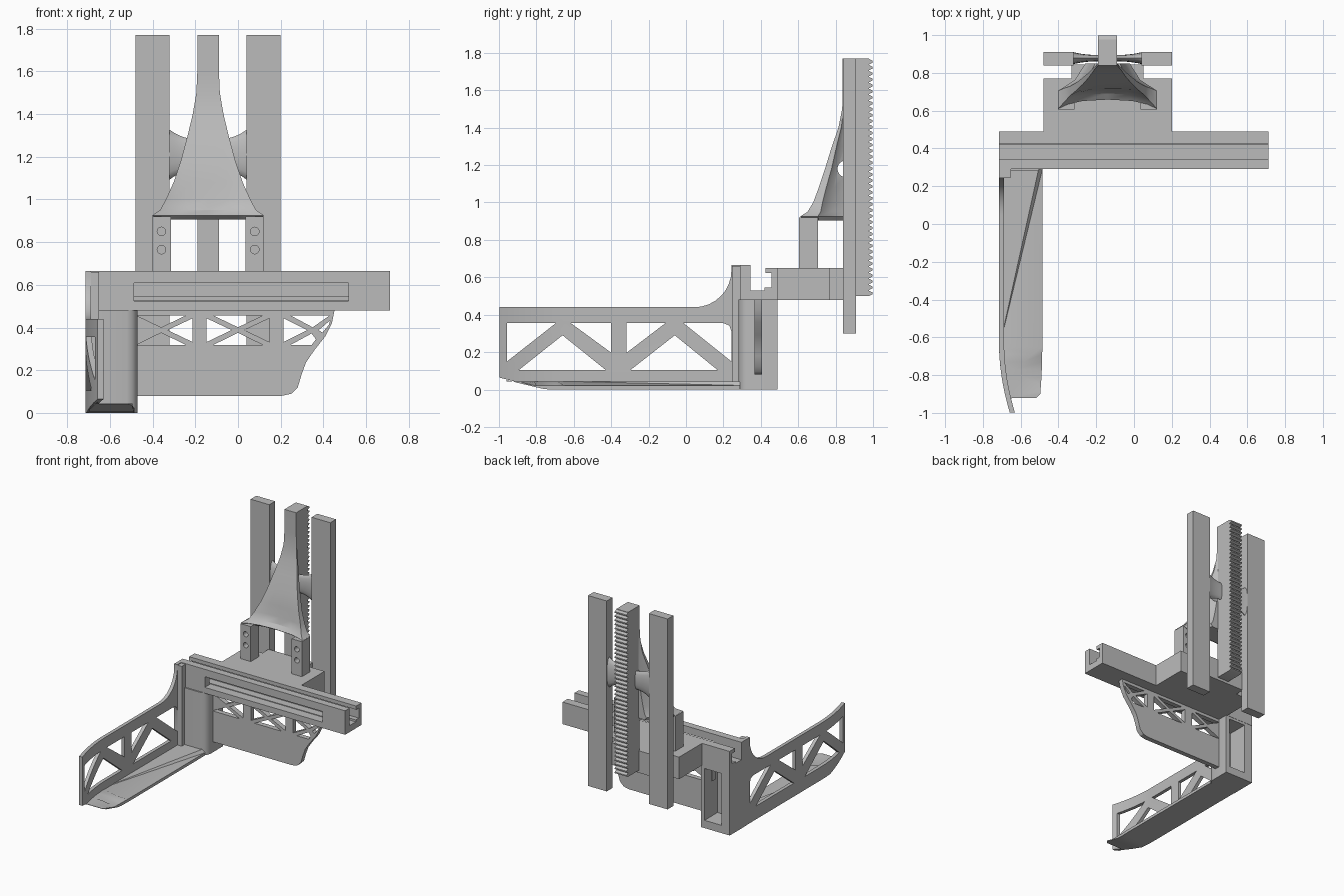
import bpy, bmesh, math
from mathutils import Vector

cube = bpy.data.objects.get("Cube")
if cube:
    bpy.data.objects.remove(cube)

grey = bpy.data.materials.new("plain grey")
grey.use_nodes = True
COLOUR = (0.5, 0.5, 0.5, 1)
grey.diffuse_color = COLOUR
grey.node_tree.nodes["Principled BSDF"].inputs["Base Color"].default_value = COLOUR
MID = -0.14  # centre line of the upright assembly


def add(name, bm):
    bmesh.ops.remove_doubles(bm, verts=bm.verts, dist=0.0002)
    bmesh.ops.recalc_face_normals(bm, faces=bm.faces)
    mesh = bpy.data.meshes.new(name)
    bm.to_mesh(mesh)
    bm.free()
    mesh.materials.append(grey)
    obj = bpy.data.objects.new(name, mesh)
    bpy.context.scene.collection.objects.link(obj)
    return obj


def box(name, x0, x1, y0, y1, z0, z1):
    bm = bmesh.new()
    bmesh.ops.create_cube(bm, size=1)
    for v in bm.verts:
        v.co = ((x0 + x1) / 2 + v.co.x * (x1 - x0), (y0 + y1) / 2 + v.co.y * (y1 - y0),
                (z0 + z1) / 2 + v.co.z * (z1 - z0))
    return add(name, bm)


def prism(name, axis, low, high, outline, holes=(), cuts=(), bend=None):
    """Extrude a flat outline with holes along an axis; optionally slice and bend it."""
    curve = bpy.data.curves.new(name, "CURVE")
    curve.dimensions = "2D"
    curve.fill_mode = "BOTH"
    curve.extrude = (high - low) / 2
    for loop in [outline, *holes]:
        spline = curve.splines.new("POLY")
        spline.points.add(len(loop) - 1)
        spline.use_cyclic_u = True
        for p, (u, v) in zip(spline.points, loop):
            p.co = (u, v, 0, 1)
    temp = bpy.data.objects.new("temp", curve)
    bpy.context.scene.collection.objects.link(temp)
    deps = bpy.context.evaluated_depsgraph_get()
    mesh = bpy.data.meshes.new_from_object(temp.evaluated_get(deps))
    bm = bmesh.new()
    bm.from_mesh(mesh)
    bpy.data.objects.remove(temp)
    bpy.data.meshes.remove(mesh)
    for v in bm.verts:
        u, w, d = v.co.x, v.co.y, v.co.z + (low + high) / 2
        v.co = {"x": (d, u, w), "y": (u, d, w), "z": (u, w, d)}[axis]
    bmesh.ops.remove_doubles(bm, verts=bm.verts, dist=0.0002)
    for y in cuts:
        bmesh.ops.bisect_plane(bm, geom=bm.verts[:] + bm.edges[:] + bm.faces[:],
                               plane_co=(0, y, 0), plane_no=(0, 1, 0))
    if bend:
        for v in bm.verts:
            bend(v.co)
    return add(name, bm)


def loft(name, rings):
    bm = bmesh.new()
    rows = [[bm.verts.new(p) for p in ring] for ring in rings]
    n = len(rows[0])
    for a, b in zip(rows, rows[1:]):
        for i in range(n):
            bm.faces.new((a[i], a[(i + 1) % n], b[(i + 1) % n], b[i]))
    bm.faces.new(rows[0])
    bm.faces.new(rows[-1])
    return add(name, bm)


def cut(obj, *cutters):
    for c in cutters:
        mod = obj.modifiers.new("cut", "BOOLEAN")
        mod.operation = "DIFFERENCE"
        mod.solver = "EXACT"
        mod.object = c
    deps = bpy.context.evaluated_depsgraph_get()
    obj.data = bpy.data.meshes.new_from_object(obj.evaluated_get(deps))
    obj.modifiers.clear()
    for c in cutters:
        bpy.data.objects.remove(c)


def circle(cx, cy, r, n=24):
    return [(cx + r * math.cos(i * math.tau / n), cy + r * math.sin(i * math.tau / n)) for i in range(n)]


# Tall guide posts and drilled mounting blocks, mirrored about the centre line
for side, s in (("right", -1), ("left", 1)):
    a, b = sorted((MID + s * 0.18, MID + s * 0.34))
    box(side + "_post", a, b, 0.84, 0.91, 0.30, 1.77)
    a, b = sorted((MID + s * 0.175, MID + s * 0.262))
    prism(side + "_mounting_block", "y", 0.605, 0.705, [(a, 0.64), (b, 0.64), (b, 0.92), (a, 0.92)],
          [circle((a + b) / 2, z, 0.02) for z in (0.765, 0.85)])

# Toothed rack
teeth, bottom, top = 40, 0.50, 1.77
pitch = (top - bottom) / teeth
profile = [(0.84, top), (0.84, bottom)]
for i in range(teeth):
    z = bottom + i * pitch
    profile += [(0.978, z), (0.998, z + pitch * 0.3), (0.998, z + pitch * 0.6), (0.978, z + pitch * 0.9)]
profile.append((0.978, top))
prism("toothed_rack", "x", MID - 0.05, MID + 0.05, profile)

# Flared brace: wide at the mounting blocks, narrowing into the rack
rings = []
levels = [(0.905, 0.235, 0.64, 0.07), (0.925, 0.262, 0.61, 0.095), (0.95, 0.225, 0.65, 0.07),
          (1.0, 0.198, 0.68, 0.05), (1.08, 0.162, 0.71, 0.04), (1.18, 0.128, 0.743, 0.035),
          (1.3, 0.096, 0.78, 0.025), (1.4, 0.072, 0.815, 0.015), (1.5, 0.055, 0.835, 0.008),
          (1.6, 0.0505, 0.838, 0.005), (1.77, 0.0505, 0.838, 0.005)]
for z, w, front, depth in levels:
    dip = 0.05 * max(0, min(1, (1.1 - z) / 0.18))
    back, inner = front + depth, max(0.05, 0.45 * w)
    half = [(w * 0.5, front + dip * 0.85), (w * 0.8, front + dip * 0.5), (w, front), (w, back),
            ((w + inner) / 2 - 0.12 * (w - inner), back + 0.4 * (0.85 - back)), (inner, 0.85)]
    ring = [(MID, front + dip, z)] + [(MID + x, y, z) for x, y in half]
    rings.append(ring + [(MID - x, y, z) for x, y in reversed(half)])
brace = loft("flared_brace", rings)
cut(brace, prism("notch_cutter", "x", -0.6, 0.4, circle(0.855, 1.18, 0.045)))

# Curved web joining the posts behind the brace
rings = []
for i in range(-8, 9):
    t = i / 8
    h, mid_y = 0.07 + 0.048 * abs(t) ** 3, 0.878
    d = 0.016 + 0.016 * abs(t) ** 3
    rings.append([(MID + 0.182 * t, mid_y + d * math.cos(k * math.tau / 16),
                   1.21 + h * math.sin(k * math.tau / 16)) for k in range(16)])
loft("post_web", rings)

# Base plate
prism("base_plate", "z", 0.48, 0.65, [(-0.48, 0.47), (0.2, 0.47), (0.2, 0.77), (0.05, 0.77),
                                      (0.05, 0.845), (-0.33, 0.845), (-0.33, 0.77), (-0.48, 0.77)])

# Channel rail with a long slot in its front wall
rail = prism("channel_rail", "x", -0.715, 0.712, [
    (0.29, 0.48), (0.49, 0.48), (0.49, 0.65), (0.425, 0.65), (0.425, 0.622), (0.457, 0.622),
    (0.457, 0.545), (0.42, 0.545), (0.42, 0.53), (0.345, 0.53), (0.345, 0.665), (0.29, 0.665)])
cut(rail, box("slot_cutter", -0.487, 0.517, 0.2, 0.36, 0.525, 0.608))

# Hollow corner leg
leg = prism("corner_leg", "z", 0, 0.482, [(-0.715, 0.488), (-0.715, 0.28), (-0.52, 0.28),
                                          (-0.495, 0.29), (-0.477, 0.308), (-0.47, 0.335), (-0.47, 0.488)])
cut(leg, box("pocket_cutter", -0.645, -0.50, 0.33, 0.6, 0.06, 0.46))
box("leg_front_rib", -0.71, -0.652, 0.245, 0.3, 0.02, 0.66)


# Side truss panel with an inward-curving tip
def curl(co):
    co.x += 0.058 * max(0, (-0.62 - co.y) / 0.38) ** 2


arc = [(0.045 + 0.198 * math.sin(i * math.pi / 16), 0.638 - 0.198 * math.cos(i * math.pi / 16)) for i in range(9)]
slices = [-0.65 - 0.04 * i for i in range(9)]
truss = [[(-0.957, 0.355), (-0.696, 0.355), (-0.957, 0.15)],
         [(-0.893, 0.105), (-0.43, 0.105), (-0.66, 0.29)],
         [(-0.616, 0.355), (-0.4, 0.355), (-0.4, 0.197)],
         [(-0.317, 0.355), (-0.11, 0.355), (-0.317, 0.197)],
         [(-0.296, 0.105), (0.168, 0.105), (-0.06, 0.29)],
         [(-0.013, 0.355), (0.2, 0.355), (0.232, 0.342), (0.243, 0.31), (0.243, 0.15)]]
prism("side_truss_panel", "x", -0.715, -0.688,
      [(-0.998, 0.064), (-0.75, 0.002), (0.3, 0.002), (0.3, 0.665), (0.243, 0.665)] + arc[::-1] + [(-0.998, 0.44)],
      truss, slices, curl)


# Fork shelf with a raked nose and a softened outer edge
def rake(co):
    if co.z < 0.02:
        co.z = max(0, (-0.75 - co.y) * 0.24)
    elif co.x > -0.495:
        co.z = max(0.022, (-0.75 - co.y) * 0.24 + 0.006)


prism("fork_shelf", "z", 0, 0.044, [
    (-0.712, 0.29), (-0.712, -0.65), (-0.695, -0.82), (-0.66, -0.96), (-0.648, -0.92), (-0.515, -0.92),
    (-0.496, -0.9), (-0.489, -0.8), (-0.485, -0.65), (-0.485, 0.29), (-0.505, 0.29)], (), slices, rake)

# Hanging fin with crossed-brace windows
holes = []
for cx in (-0.36, 0.0):
    z0, z1, zc, w, g = 0.318, 0.457, 0.388, 0.147, 0.03
    for s in (-1, 1):
        holes.append([(cx + s * w, z0 + 0.014), (cx + s * w, z1 - 0.014), (cx + s * g, zc)])
    for z, s in ((z0, 1), (z1, -1)):
        holes.append([(cx - w + g, z), (cx + w - g, z), (cx, zc - s * 0.013)])
holes += [[(0.213, 0.332), (0.213, 0.443), (0.325, 0.388)], [(0.245, 0.457), (0.43, 0.457), (0.35, 0.401)],
          [(0.245, 0.318), (0.345, 0.318), (0.365, 0.345), (0.345, 0.372)],
          [(0.378, 0.388), (0.396, 0.376), (0.425, 0.412), (0.432, 0.434)]]
prism("hanging_fin", "y", 0.367, 0.405, [
    (-0.48, 0.08), (0.205, 0.08), (0.25, 0.09), (0.28, 0.12), (0.298, 0.18), (0.318, 0.235), (0.355, 0.29),
    (0.41, 0.36), (0.44, 0.42), (0.453, 0.485), (-0.48, 0.485)], holes)

# Smooth the curved surfaces, keep the hard edges
bpy.ops.object.select_all(action="DESELECT")
for obj in bpy.context.scene.objects:
    if obj.type == "MESH":
        obj.select_set(True)
        bpy.context.view_layer.objects.active = obj
bpy.ops.object.shade_smooth_by_angle(angle=math.radians(32))
